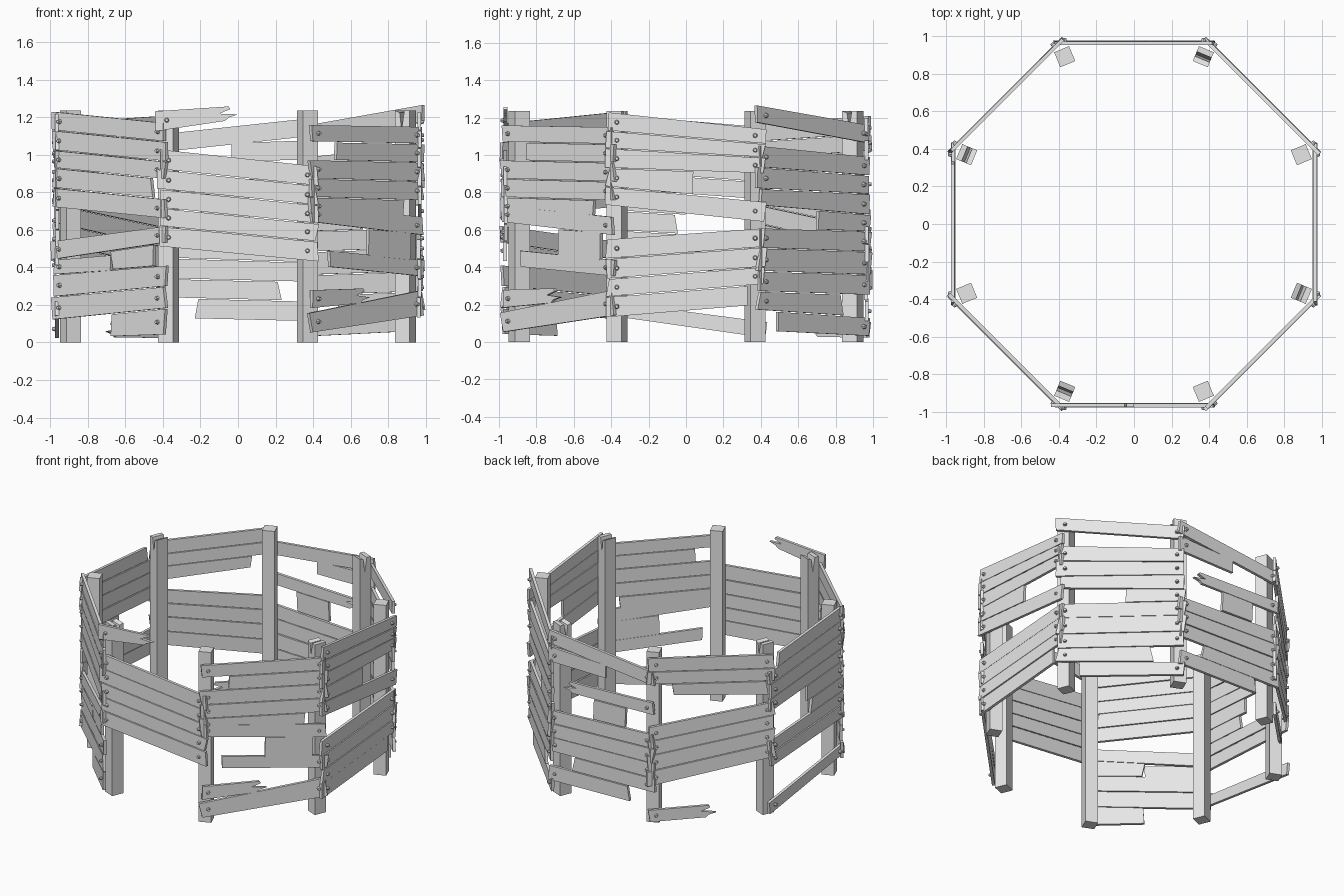
import bpy, bmesh, math, random
from mathutils import Matrix, Vector

if "Cube" in bpy.data.objects:
    bpy.data.objects.remove(bpy.data.objects["Cube"], do_unlink=True)

rng = random.Random(4)
APOTHEM, THICK, END = 0.965, 0.02, 0.42
SIDES = ["front", "front_left", "left", "back_left",
         "back", "back_right", "right", "front_right"]

wood = bpy.data.materials.new("weathered grey")
wood.use_nodes = True
grey = (0.8, 0.8, 0.8, 1)
wood.diffuse_color = grey
wood.node_tree.nodes["Principled BSDF"].inputs["Base Color"].default_value = grey


def finish(bm, name):
    bmesh.ops.recalc_face_normals(bm, faces=bm.faces)
    mesh = bpy.data.meshes.new(name)
    bm.to_mesh(mesh)
    bm.free()
    mesh.materials.append(wood)
    obj = bpy.data.objects.new(name, mesh)
    bpy.context.collection.objects.link(obj)
    return obj


def extrude(bm, points, direction):
    """Closed outline pushed along a direction into a solid."""
    face = bm.faces.new([bm.verts.new(p) for p in points])
    new = bmesh.ops.extrude_face_region(bm, geom=[face])["geom"]
    verts = [v for v in new if isinstance(v, bmesh.types.BMVert)]
    bmesh.ops.translate(bm, verts=verts, vec=direction)


def turn(side):
    return Matrix.Rotation(math.radians(45 * SIDES.index(side)), 4, "Z")


def at(line, u):
    """Height of a sloping line given at the two ends of a panel."""
    return line[0] + (line[1] - line[0]) * (u + END) / (2 * END)


def plank(bm, bolts, low, high, span=(-END, END), broken=""):
    """One board between two sloping lines; broken ends are splintered."""
    splinter = [(0.07, 0), (0.05, 0.2), (0, 0.35), (0.1, 0.55), (0.04, 0.8), (0.05, 1)]
    outline = []
    for u, sign in ((span[0], 1), (span[1], -1)):
        if ("L" if sign > 0 else "R") in broken:
            end = splinter
        else:
            end = [(rng.uniform(-0.015, 0.012), 0), (rng.uniform(-0.015, 0.012), 1)]
        pts = []
        for inset, t in end:
            x = u + sign * inset
            a, b = at(low, x) + 0.003, at(high, x) - 0.002
            pts.append((x, a + (b - a) * t))
        outline += pts[::-1] if sign > 0 else pts
        # bolt through the board into the post
        if abs(u) > 0.4:
            x = u + sign * 0.05
            spot = Vector((x, -APOTHEM - 0.016, (at(low, x) + at(high, x)) / 2))
            bmesh.ops.create_cone(
                bolts, cap_ends=True, segments=8, radius1=0.014, radius2=0.008, depth=0.02,
                matrix=Matrix.Translation(spot) @ Matrix.Rotation(math.pi / 2, 4, "X"))
    y = -APOTHEM - THICK / 2 + rng.uniform(-0.003, 0.003)
    extrude(bm, [(x, y, z) for x, z in outline], (0, THICK, 0))


def panel(side, *stacks):
    """Each stack is (count, top line, bottom line, {board: (start, end, broken)})."""
    bm, bolts = bmesh.new(), bmesh.new()
    for count, top, bottom, cuts in stacks:
        lines = []
        for i in range(count + 1):
            jig = rng.uniform(-0.006, 0.006) if 0 < i < count else 0
            lines.append([t + (b - t) * i / count + jig for t, b in zip(top, bottom)])
        for i in range(count):
            start, end, broken = cuts.get(i, (-END, END, ""))
            plank(bm, bolts, lines[i + 1], lines[i], (start, end), broken)
    finish(bm, side + "_planks").matrix_world = turn(side)
    finish(bolts, side + "_bolts").matrix_world = turn(side)


# Panels, each described as seen from outside
panel("front",
      (1, (1.235, 1.29), (1.125, 1.25), {0: (-0.43, 0, "R")}),
      (5, (1.03, 0.94), (0.51, 0.43), {}))

panel("front_left",
      (5, (1.16, 1.15), (0.68, 0.66), {1: (-0.23, END, ""), 4: (-END, 0.27, "")}),
      (1, (0.73, 0.67), (0.64, 0.57), {}),
      (1, (0.63, 0.58), (0.49, 0.43), {0: (0.02, 0.33, "")}),
      (1, (0.5, 0.44), (0.41, 0.35), {0: (-0.27, END, "")}),
      (1, (0.28, 0.3), (0.18, 0.24), {0: (-END, 0.02, "R")}),
      (1, (0.16, 0.28), (0.05, 0.14), {}))

panel("left",
      (3, (1.23, 1.14), (0.93, 0.9), {}),
      (1, (0.93, 0.9), (0.83, 0.75), {0: (-END, 0.03, "")}),
      (1, (0.83, 0.75), (0.73, 0.64), {}),
      (4, (0.55, 0.61), (0.13, 0.2), {3: (-END, 0.32, "")}))

panel("back_left",
      (1, (1.265, 1.16), (1.17, 1.06), {}),
      (2, (1.05, 0.99), (0.82, 0.79), {}),
      (1, (0.82, 0.79), (0.73, 0.68), {0: (-0.4, END, "")}),
      (1, (0.73, 0.68), (0.61, 0.59), {0: (0.03, END, "")}),
      (3, (0.61, 0.59), (0.27, 0.25), {}),
      (1, (0.27, 0.25), (0.17, 0.13), {0: (-END, 0.2, "")}),
      (1, (0.17, 0.13), (0.06, 0.03), {0: (-0.28, END, "")}))

panel("back",
      (1, (1.2, 1.11), (1.1, 1.01), {}),
      (1, (1.08, 1.05), (0.97, 0.96), {0: (-END, 0.02, "")}),
      (1, (0.86, 0.89), (0.78, 0.8), {0: (-0.3, END, "L")}),
      (1, (0.78, 0.8), (0.63, 0.66), {0: (-0.05, 0.2, "")}),
      (3, (0.62, 0.66), (0.32, 0.34), {}),
      (2, (0.32, 0.34), (0.11, 0.13), {0: (-0.22, END, ""), 1: (-END, 0.22, "")}))

panel("back_right",
      (2, (1.21, 1.17), (1.02, 0.98), {}),
      (1, (1.02, 0.98), (0.94, 0.88), {0: (-0.25, 0.37, "")}),
      (4, (0.71, 0.83), (0.28, 0.43), {}),
      (1, (0.11, 0.12), (0.02, 0.03), {0: (-END, 0.03, "R")}))

panel("right",
      (4, (1.15, 1.22), (0.76, 0.82), {0: (-0.33, END, "")}),
      (2, (0.76, 0.82), (0.55, 0.6), {0: (0, END, ""), 1: (0.05, END, "")}),
      (2, (0.55, 0.6), (0.36, 0.41), {}),
      (1, (0.11, 0.22), (0.02, 0.14), {}))

panel("front_right",
      (5, (1.23, 1.17), (0.72, 0.66), {3: (-END, 0.32, "")}),
      (1, (0.54, 0.62), (0.44, 0.53), {}),
      (1, (0.44, 0.53), (0.36, 0.41), {0: (0.02, 0.34, "")}),
      (1, (0.44, 0.49), (0.36, 0.4), {0: (-END, 0.02, "")}),
      (2, (0.36, 0.41), (0.12, 0.18), {}),
      (1, (0.12, 0.18), (0.02, 0.04), {0: (0.02, END, "")}))

# Eight square posts, every other one split at the top
HALF, HEIGHT, RADIUS = 0.043, 1.235, 0.965
for i, side in enumerate(SIDES):
    bm = bmesh.new()
    top = [(HALF, HEIGHT), (-HALF, HEIGHT)]
    if i % 2:
        top[1:1] = [(0.015, HEIGHT - 0.01), (0.004, HEIGHT - 0.1), (-0.012, HEIGHT)]
    outline = [(-HALF, 0), (HALF, 0)] + top
    extrude(bm, [(-HALF, r - RADIUS, z) for r, z in outline], (2 * HALF, 0, 0))
    post = finish(bm, side + "_post")
    post.matrix_world = turn(side) @ Matrix.Rotation(math.radians(22.5), 4, "Z")
